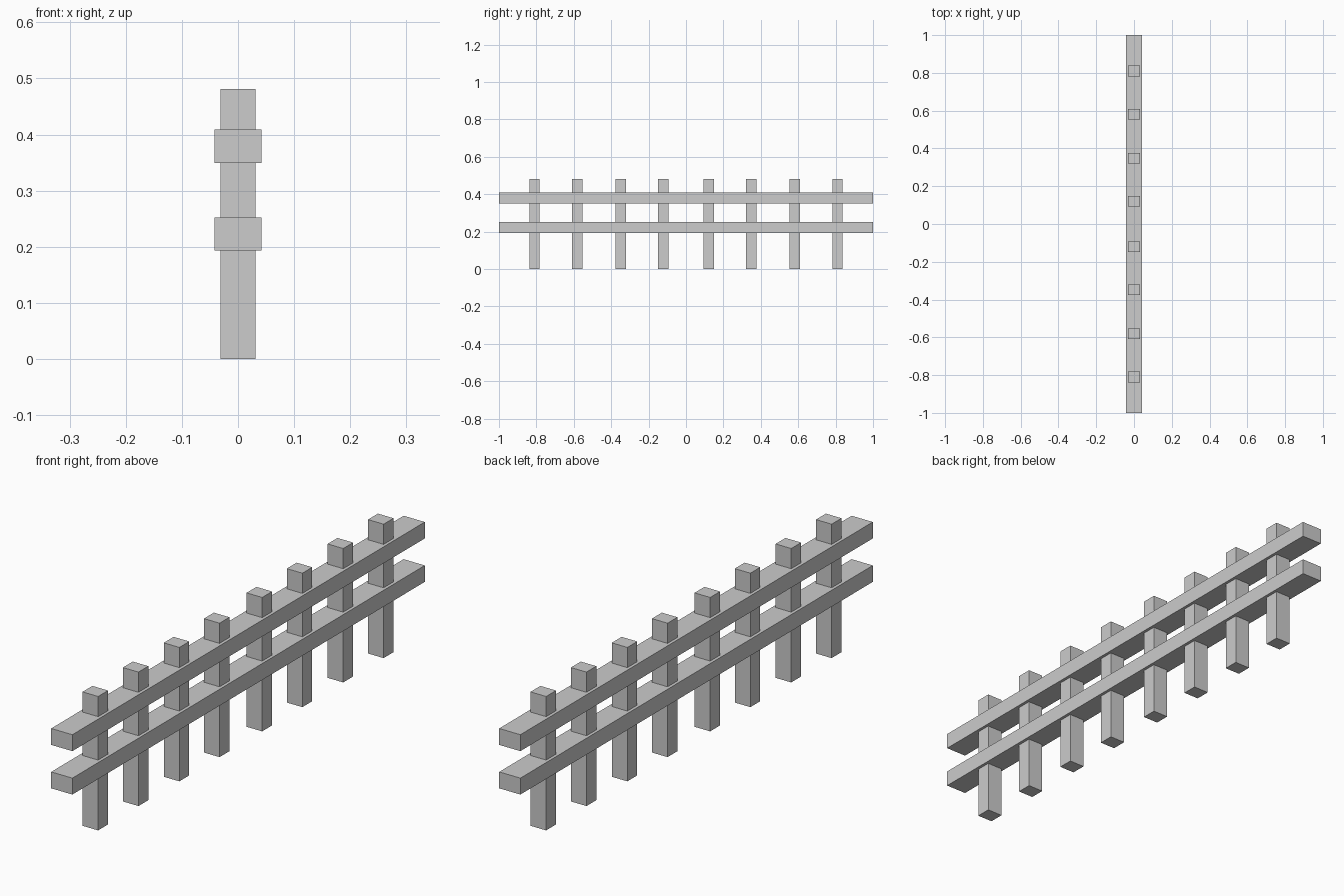
import bpy

if "Cube" in bpy.data.objects:
    bpy.data.objects.remove(bpy.data.objects["Cube"])

grey = bpy.data.materials.new("plain grey")
grey.diffuse_color = (0.604, 0.604, 0.604, 1.0)
grey.use_nodes = True
grey.node_tree.nodes["Principled BSDF"].inputs["Base Color"].default_value = grey.diffuse_color


def box(name, size, centre):
    """Add a box with its size baked into the mesh."""
    bpy.ops.mesh.primitive_cube_add(size=1, location=centre)
    obj = bpy.context.object
    obj.name = name
    obj.scale = size
    bpy.ops.object.transform_apply(location=False, rotation=False, scale=True)
    obj.data.materials.append(grey)
    return obj


# Upright posts, mirrored about the middle of the fence
POST_HEIGHT = 0.481
for i, y in enumerate((0.121, 0.349, 0.581, 0.81), 1):
    for side, label in ((-1, "front"), (1, "back")):
        box(f"{label}_post_{i}", (0.062, 0.056, POST_HEIGHT),
            (0, side * y, POST_HEIGHT / 2))

# Two long rails that the posts pass through
for label, z in (("lower", 0.223), ("upper", 0.379)):
    box(f"{label}_rail", (0.084, 2.0, 0.059), (0, 0, z))
